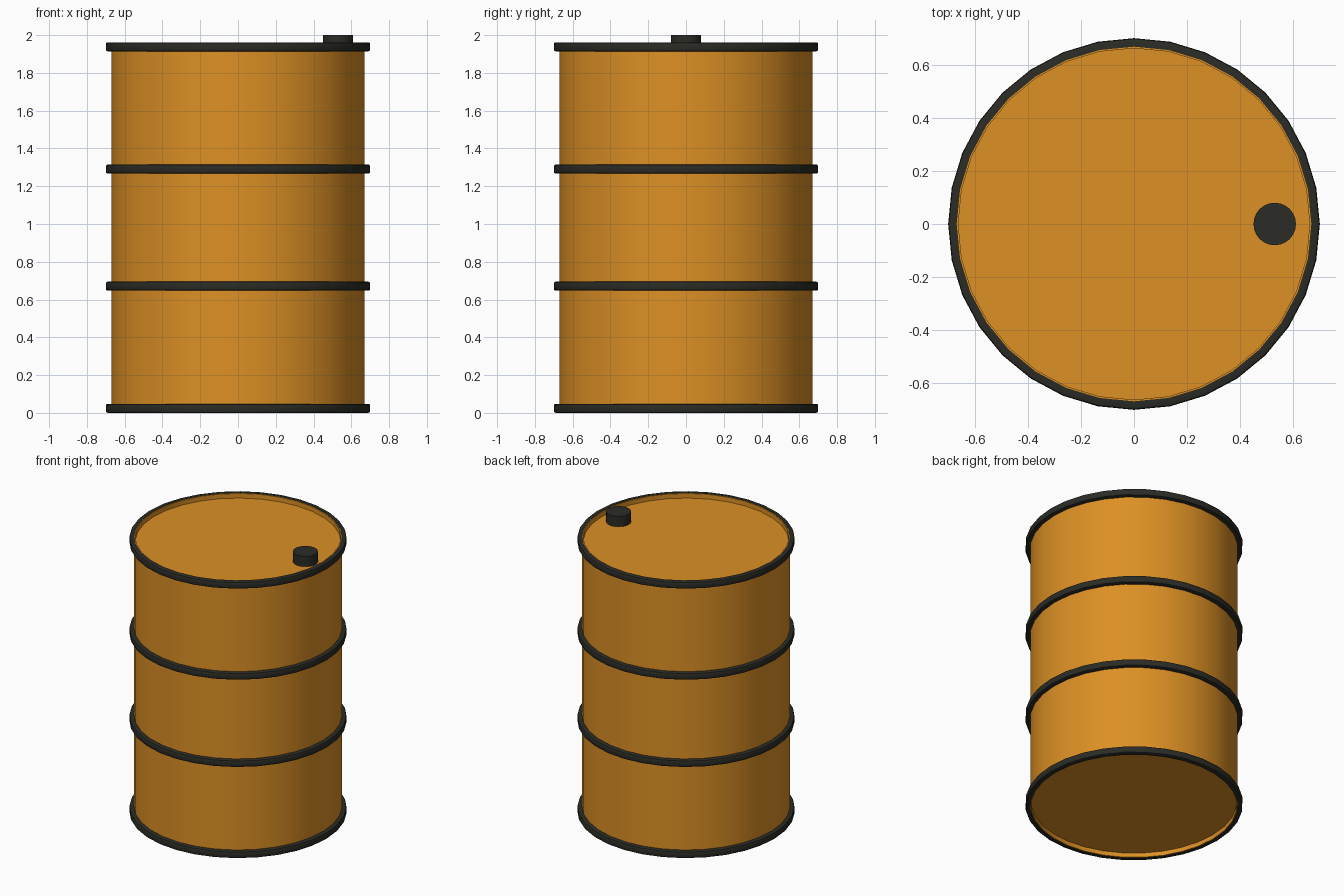
import bpy, bmesh, math

if "Cube" in bpy.data.objects:
    bpy.data.objects.remove(bpy.data.objects["Cube"])

SIDES = 32


def material(name, color):
    m = bpy.data.materials.new(name)
    m.diffuse_color = (*color, 1)
    m.use_nodes = True
    m.node_tree.nodes["Principled BSDF"].inputs["Base Color"].default_value = m.diffuse_color
    return m


orange = material("orange_paint", (0.72, 0.28, 0.018))
black = material("dark_metal", (0.024, 0.024, 0.019))


def lathe(name, profile, mat, sides=SIDES, closed=False, loc=(0, 0, 0)):
    """Spin an (r, z) profile around the z axis."""
    bm = bmesh.new()
    verts = [bm.verts.new((r, 0, z)) for r, z in profile]
    edges = [bm.edges.new(p) for p in zip(verts, verts[1:])]
    if closed:
        edges.append(bm.edges.new((verts[-1], verts[0])))
    bmesh.ops.spin(bm, geom=verts + edges, cent=(0, 0, 0), axis=(0, 0, 1),
                   angle=math.tau, steps=sides, use_duplicate=False)
    bmesh.ops.remove_doubles(bm, verts=bm.verts, dist=1e-5)
    bmesh.ops.recalc_face_normals(bm, faces=bm.faces)
    mesh = bpy.data.meshes.new(name)
    bm.to_mesh(mesh)
    bm.free()
    mesh.materials.append(mat)
    ob = bpy.data.objects.new(name, mesh)
    ob.location = loc
    bpy.context.collection.objects.link(ob)
    bpy.ops.object.select_all(action='DESELECT')
    ob.select_set(True)
    bpy.context.view_layer.objects.active = ob
    bpy.ops.object.shade_smooth_by_angle(angle=math.radians(30))
    return ob


# Drum body with a recessed lid and base
lathe("drum_body", [(0, 0.035), (0.662, 0.035), (0.662, 0.004), (0.67, 0.004),
                    (0.67, 1.96), (0.662, 1.96), (0.662, 1.927), (0, 1.927)], orange)

# Rims and rolling hoops: one bevelled band repeated up the drum
h, b = 0.024, 0.01
band = [(0.668, -h), (0.70 - b, -h), (0.70 - b * 0.3, -h + b * 0.3), (0.70, -h + b),
        (0.70, h - b), (0.70 - b * 0.3, h - b * 0.3), (0.70 - b, h), (0.668, h)]
for name, z in (("bottom_rim", 0.024), ("lower_hoop", 0.671),
                ("upper_hoop", 1.291), ("top_rim", 1.938)):
    lathe(name, band, black, closed=True, loc=(0, 0, z))

# Filler cap on the lid
lathe("filler_cap", [(0, 1.92), (0.08, 1.92), (0.08, 2.0), (0, 2.0)],
      black, sides=24, loc=(0.53, 0, 0))
